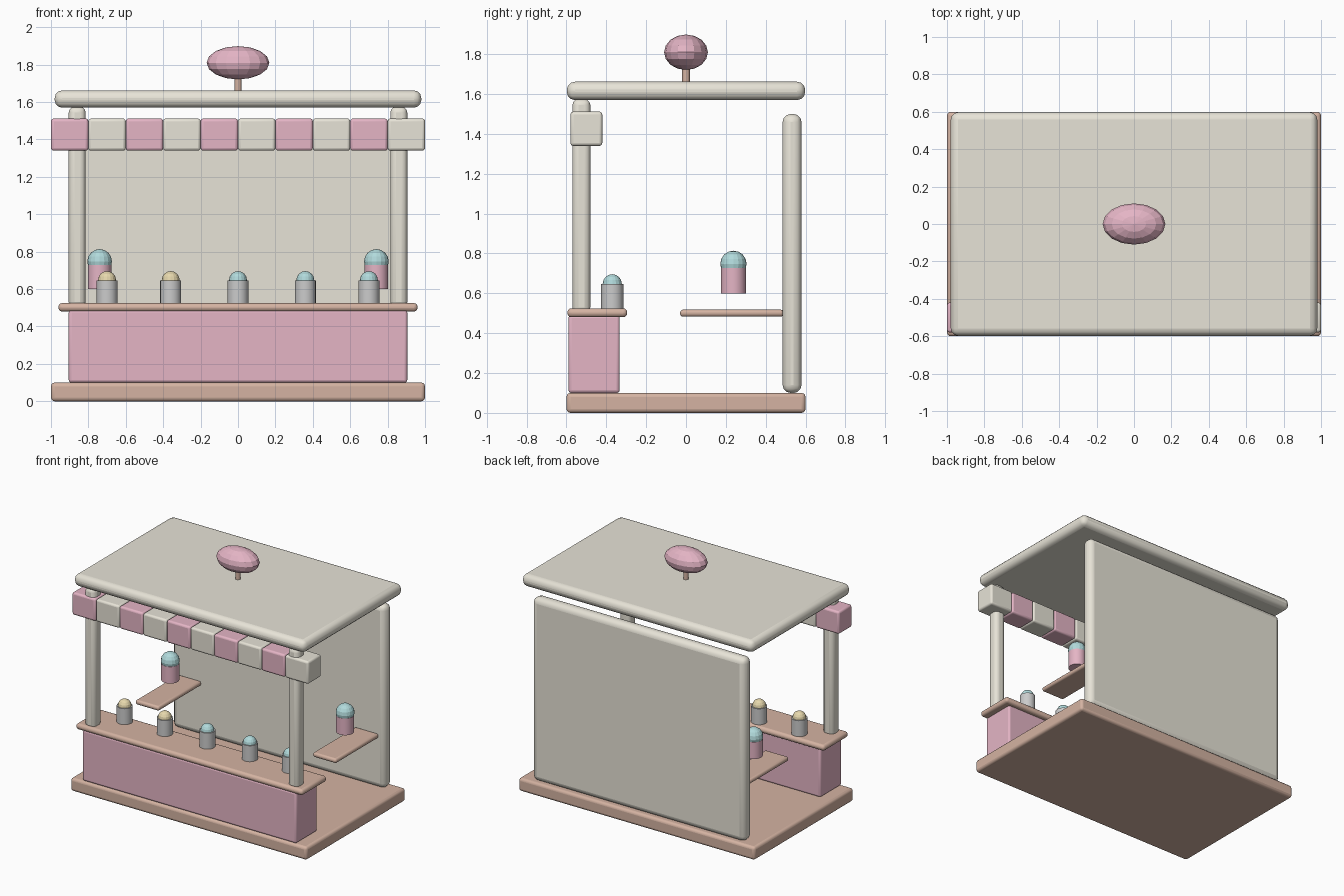
import bpy

if "Cube" in bpy.data.objects:
    bpy.data.objects.remove(bpy.data.objects["Cube"])


def make_mat(name, rgb):
    m = bpy.data.materials.new(name)
    m.diffuse_color = (*rgb, 1)
    m.use_nodes = True
    m.node_tree.nodes["Principled BSDF"].inputs["Base Color"].default_value = m.diffuse_color
    return m


CREAM = make_mat("cream", (0.80, 0.77, 0.68))
PINK = make_mat("pink", (0.78, 0.46, 0.56))
WOOD = make_mat("wood", (0.66, 0.45, 0.36))
TEAL = make_mat("teal", (0.44, 0.70, 0.71))
YELLOW = make_mat("yellow", (0.80, 0.69, 0.42))
WHITE = make_mat("white", (0.80, 0.80, 0.80))


def box(name, x, y, z, mat, bevel):
    """Rounded box from (min, max) ranges on each axis."""
    bpy.ops.mesh.primitive_cube_add(size=1, location=[sum(r) / 2 for r in (x, y, z)])
    o = bpy.context.object
    o.name = name
    o.scale = [r[1] - r[0] for r in (x, y, z)]
    bpy.ops.object.transform_apply(location=False, rotation=False, scale=True)
    b = o.modifiers.new("bevel", "BEVEL")
    b.width, b.segments = bevel, 3
    bpy.ops.object.shade_smooth_by_angle()
    o.data.materials.append(mat)


def cylinder(name, x, y, z, radius, mat):
    bpy.ops.mesh.primitive_cylinder_add(vertices=24, radius=radius, depth=z[1] - z[0],
                                        location=(x, y, sum(z) / 2))
    o = bpy.context.object
    o.name = name
    bpy.ops.object.shade_smooth_by_angle()
    o.data.materials.append(mat)


def ball(name, loc, radii, mat):
    bpy.ops.mesh.primitive_uv_sphere_add(segments=16, ring_count=8, radius=1, location=loc)
    o = bpy.context.object
    o.name = name
    o.scale = radii
    bpy.ops.object.transform_apply(location=False, rotation=False, scale=True)
    o.data.materials.append(mat)


# Floor, counter, back wall and roof
box("base", (-1, 1), (-0.6, 0.6), (0, 0.10), WOOD, 0.02)
box("counter", (-0.905, 0.905), (-0.59, -0.333), (0.10, 0.49), PINK, 0.015)
box("counter_top", (-0.96, 0.96), (-0.595, -0.295), (0.48, 0.525), WOOD, 0.02)
box("back_wall", (-0.9, 0.9), (0.485, 0.58), (0.10, 1.50), CREAM, 0.04)
box("roof", (-0.98, 0.98), (-0.598, 0.598), (1.57, 1.662), CREAM, 0.04)

# Front posts, side shelves and the large cups above them
for side, s in (("left", -1), ("right", 1)):
    cx = s * 0.86
    box(side + "_post", (cx - 0.045, cx + 0.045), (-0.57, -0.48), (0.5, 1.575), CREAM, 0.03)
    cx = s * 0.75
    box(side + "_shelf", (cx - 0.1, cx + 0.1), (-0.03, 0.49), (0.483, 0.518), WOOD, 0.015)
    cylinder(side + "_large_cup", s * 0.74, 0.238, (0.6, 0.728), 0.063, PINK)
    ball(side + "_large_scoop", (s * 0.74, 0.238, 0.748), (0.066,) * 3, TEAL)

# Striped awning
for i in range(10):
    x0 = -1 + 0.2 * i
    box(f"awning_stripe_{i + 1}", (x0, x0 + 0.2), (-0.58, -0.42), (1.34, 1.512),
        CREAM if i % 2 else PINK, 0.015)

# Small cups on the counter
for i, x in enumerate((-0.70, -0.36, 0, 0.36, 0.70)):
    cylinder(f"small_cup_{i + 1}", x, -0.37, (0.52, 0.647), 0.056, WHITE)
    ball(f"small_scoop_{i + 1}", (x, -0.37, 0.648), (0.048,) * 3, YELLOW if i < 2 else TEAL)

# Roof ornament
cylinder("ornament_stick", 0, 0, (1.65, 1.76), 0.019, WOOD)
ball("roof_ornament", (0, 0, 1.81), (0.168, 0.11, 0.089), PINK)
